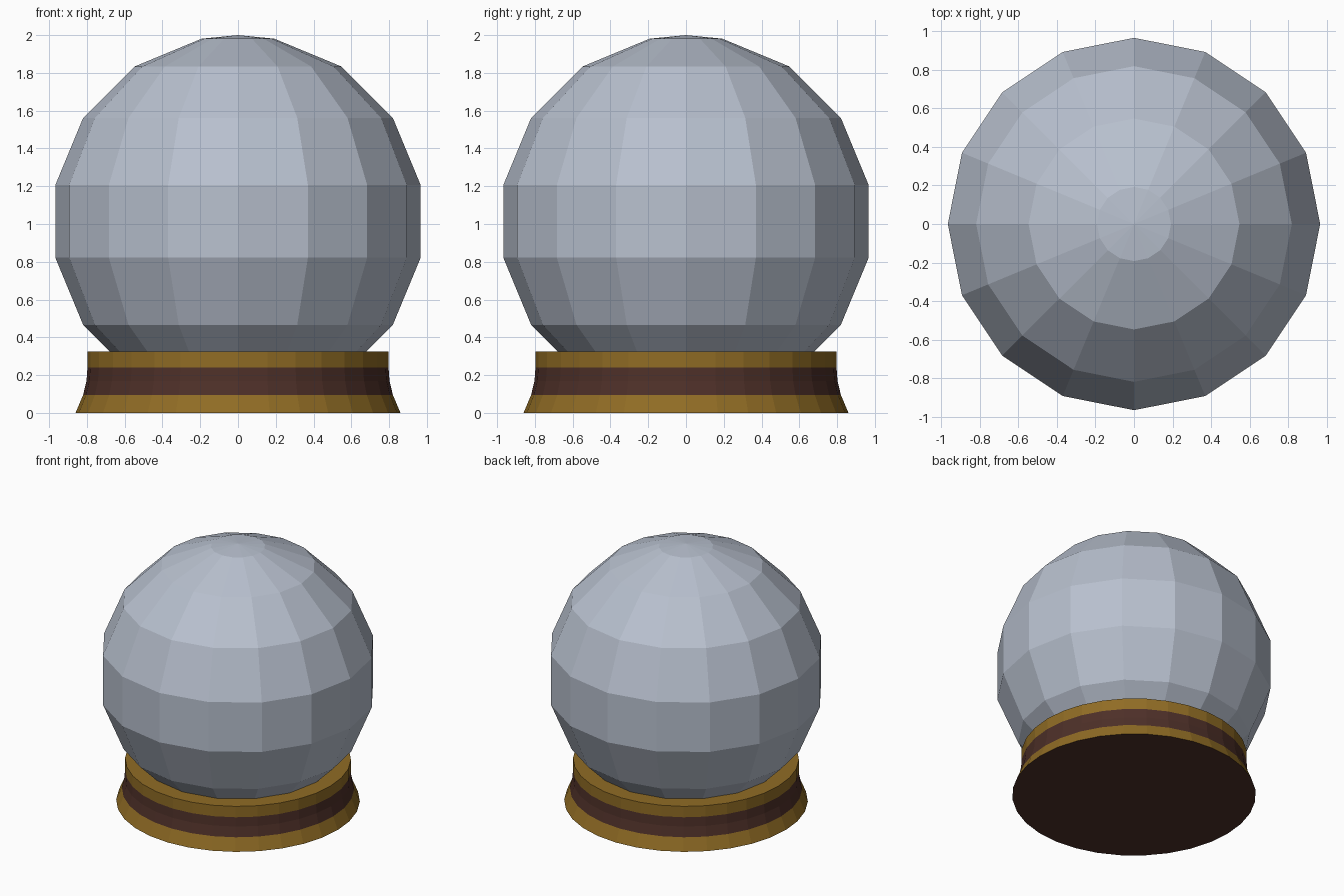
import bpy, bmesh
from math import sin, cos, pi, radians

cube = bpy.data.objects.get("Cube")
if cube:
    bpy.data.objects.remove(cube, do_unlink=True)


def make_material(name, rgb):
    mat = bpy.data.materials.new(name)
    mat.use_nodes = True
    color = (*rgb, 1.0)
    mat.diffuse_color = color
    mat.node_tree.nodes["Principled BSDF"].inputs["Base Color"].default_value = color
    return mat


def lathe(name, profile, segments, materials):
    """Revolve (radius, z) points, listed bottom to top, around the z axis."""
    bm = bmesh.new()
    rings = []
    for r, z in profile:
        count = segments if r > 0 else 1
        rings.append([bm.verts.new((r * cos(2 * pi * i / segments),
                                    r * sin(2 * pi * i / segments), z))
                      for i in range(count)])
    for low, high in zip(rings, rings[1:]):
        for i in range(segments):
            j = i + 1
            corners = [low[i % len(low)], low[j % len(low)],
                       high[j % len(high)], high[i % len(high)]]
            bm.faces.new(list(dict.fromkeys(corners)))
    bmesh.ops.recalc_face_normals(bm, faces=bm.faces)
    mesh = bpy.data.meshes.new(name)
    bm.to_mesh(mesh)
    bm.free()
    for mat in materials:
        mesh.materials.append(mat)
    obj = bpy.data.objects.new(name, mesh)
    bpy.context.collection.objects.link(obj)
    return obj


glass = make_material("pale blue grey glass", (0.48, 0.53, 0.62))
gold = make_material("antique gold", (0.28, 0.15, 0.018))
wood = make_material("dark brown wood", (0.075, 0.029, 0.021))

# Faceted ball: flat bands spaced evenly either side of the equator
radius, centre = 0.986, 1.014
angles = [-90] + [-78.75 + 22.5 * k for k in range(8)] + [90]
ball_profile = [(0 if abs(a) == 90 else radius * cos(radians(a)),
                 centre + radius * sin(radians(a))) for a in angles]
lathe("crystal_ball", ball_profile, 16, [glass])

# Flared stand with a dark underside
stand_profile = [(0, 0), (0.86, 0), (0.82, 0.095), (0.802, 0.17),
                 (0.797, 0.24), (0.797, 0.325), (0, 0.325)]
stand = lathe("stand", stand_profile, 32, [gold, wood])

# Brown middle band and underside, gold rims above and below
for face in stand.data.polygons:
    height = face.center.z
    face.material_index = int(height < 0.001 or 0.095 < height < 0.24)
